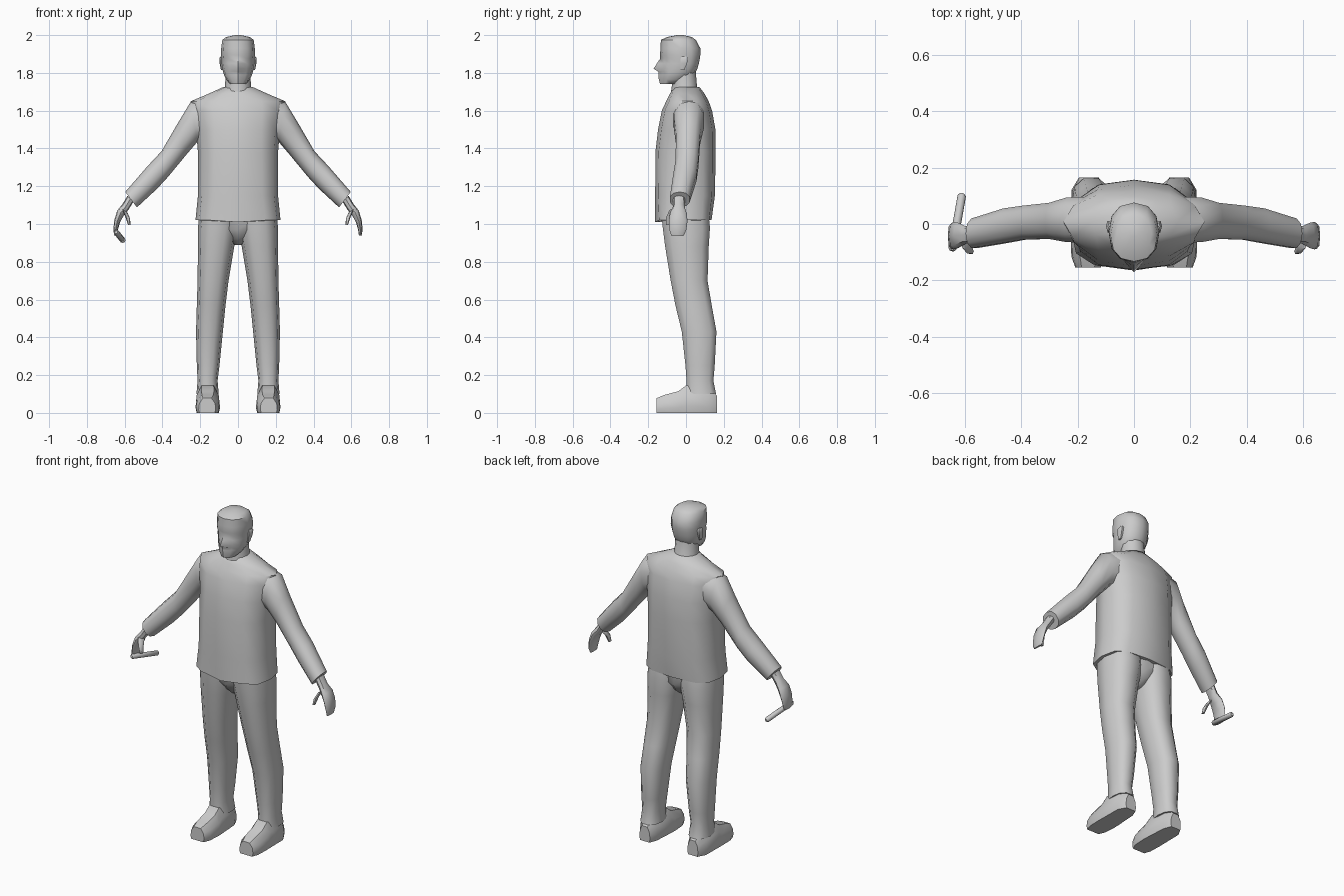
import bpy, bmesh, math
from mathutils import Vector

grey = bpy.data.materials.new("plain_grey")
grey.diffuse_color = (0.6, 0.6, 0.6, 1)


def ring(a, b, yf, yb, sides=12, power=2.4, front=0.0):
    """Rounded cross-section between (x, z) ends a and b, front yf to back yb."""
    pts = []
    for i in range(sides):
        t = 2 * math.pi * i / sides
        c, s = math.cos(t), math.sin(t)
        u = math.copysign(abs(c) ** (2 / power), c) * 0.5 + 0.5
        v = math.copysign(abs(s) ** (2 / power), s) * 0.5 + 0.5
        y = yb + (yf - yb) * v
        if i == sides // 4:
            y -= front
        pts.append(Vector((a[0] + (b[0] - a[0]) * u, y, a[1] + (b[1] - a[1]) * u)))
    return pts


def loft(name, rings, side=1, angle=50):
    """Skin a list of rings into a closed, smooth-shaded tube."""
    bm = bmesh.new()
    loops = [[bm.verts.new((p.x * side, p.y, p.z)) for p in r] for r in rings]
    n = len(loops[0])
    for r, q in zip(loops, loops[1:]):
        for i in range(n):
            bm.faces.new((r[i], r[(i + 1) % n], q[(i + 1) % n], q[i]))
    bm.faces.new(loops[0])
    bm.faces.new(loops[-1])
    bmesh.ops.recalc_face_normals(bm, faces=bm.faces)
    me = bpy.data.meshes.new(name)
    bm.to_mesh(me)
    bm.free()
    me.materials.append(grey)
    ob = bpy.data.objects.new(name, me)
    bpy.context.collection.objects.link(ob)
    bpy.ops.object.select_all(action='DESELECT')
    ob.select_set(True)
    bpy.context.view_layer.objects.active = ob
    bpy.ops.object.shade_smooth_by_angle(angle=math.radians(angle))
    return ob


def level(z, hw, yf, yb, **k):
    return ring((-hw, z), (hw, z), yf, yb, **k)


# Jacket, with the hem dipping at the centre front
hem = level(1.02, 0.225, -0.155, 0.135, power=3.2, front=0.01)
hem[3].z -= 0.01
loft("jacket", [hem] + [level(z, w, f, b, power=p) for z, w, f, b, p in (
    (1.15, 0.212, -0.163, 0.153, 2.8), (1.38, 0.212, -0.162, 0.157, 2.6),
    (1.50, 0.222, -0.148, 0.156, 2.4), (1.60, 0.242, -0.128, 0.138, 2.2),
    (1.65, 0.250, -0.105, 0.120, 2.0), (1.69, 0.155, -0.085, 0.098, 2.0),
    (1.725, 0.078, -0.065, 0.072, 2.0))], angle=60)

# Neck
loft("neck", [level(z, w, f, b, power=2) for z, w, f, b in (
    (1.66, 0.085, -0.085, 0.09), (1.73, 0.068, -0.075, 0.058), (1.83, 0.066, -0.075, 0.05))])

# Head: last number pushes the centre line forward for chin, lips, nose and brow
loft("head", [level(z, w, f, b, power=2.3, front=e) for z, w, f, b, e in (
    (1.742, 0.042, -0.132, -0.035, 0.006), (1.765, 0.062, -0.135, 0.015, 0.009),
    (1.79, 0.074, -0.134, 0.042, 0.012), (1.806, 0.079, -0.132, 0.052, 0.014),
    (1.822, 0.083, -0.130, 0.060, 0.042), (1.85, 0.087, -0.128, 0.068, 0.026),
    (1.875, 0.088, -0.127, 0.073, 0.010), (1.895, 0.090, -0.136, 0.076, 0.002),
    (1.93, 0.089, -0.135, 0.076, 0), (1.975, 0.083, -0.133, 0.052, 0),
    (1.99, 0.062, -0.10, 0.03, 0), (2.0, 0.015, -0.045, -0.015, 0))])

# Pelvis
loft("pelvis", [level(z, w, f, b, sides=8) for z, w, f, b in (
    (1.06, 0.19, -0.13, 0.12), (0.97, 0.14, -0.12, 0.12),
    (0.92, 0.06, -0.085, 0.09), (0.89, 0.02, -0.05, 0.05))])

for side, label in ((1, "left"), (-1, "right")):
    # Sleeves: upper edge, lower edge, front, back
    loft(label + "_sleeve", [ring(a, b, f, k, sides=10, power=2.2) for a, b, f, k in (
        ((0.17, 1.67), (0.15, 1.46), -0.07, 0.10), ((0.25, 1.648), (0.215, 1.435), -0.068, 0.098),
        ((0.315, 1.54), (0.275, 1.365), -0.056, 0.078), ((0.405, 1.385), (0.37, 1.25), -0.058, 0.068),
        ((0.48, 1.305), (0.43, 1.185), -0.07, 0.058), ((0.597, 1.17), (0.535, 1.088), -0.088, 0.022))],
        side, 60)
    # Hands: mitten of closed fingers curling inward, plus a thumb
    loft(label + "_hand", [ring(a, b, f, k, sides=8) for a, b, f, k in (
        ((0.585, 1.15), (0.555, 1.115), -0.068, -0.005), ((0.612, 1.105), (0.58, 1.075), -0.07, -0.008),
        ((0.64, 1.07), (0.605, 1.045), -0.085, 0.004), ((0.655, 1.02), (0.624, 1.01), -0.09, 0.008),
        ((0.66, 0.97), (0.636, 0.968), -0.088, 0.002), ((0.654, 0.937), (0.640, 0.94), -0.078, -0.012))],
        side)
    loft(label + "_thumb", [ring(a, b, f, k, sides=6, power=2) for a, b, f, k in (
        ((0.615, 1.08), (0.585, 1.06), -0.09, -0.04), ((0.597, 1.04), (0.572, 1.03), -0.107, -0.07),
        ((0.582, 0.995), (0.568, 0.995), -0.108, -0.085))], side)
    # Trouser legs: height, inner x, outer x, front, back
    loft(label + "_trouser_leg", [ring((i, z), (o, z), f, b, sides=10, power=2.5)
                                  for z, i, o, f, b in (
        (1.05, 0.0, 0.205, -0.135, 0.125), (0.98, 0.0, 0.212, -0.128, 0.132),
        (0.88, 0.02, 0.212, -0.115, 0.125), (0.70, 0.05, 0.214, -0.085, 0.118),
        (0.57, 0.066, 0.218, -0.06, 0.14), (0.43, 0.08, 0.222, -0.026, 0.165),
        (0.25, 0.098, 0.218, -0.006, 0.155), (0.17, 0.108, 0.214, 0.0, 0.148),
        (0.10, 0.102, 0.220, 0.0, 0.162))], side)
    # Shoes: sections from heel to toe (y, inner x, outer x, bottom, top)
    shoe = []
    for y, i, o, zb, zt in ((0.165, 0.125, 0.195, 0.0, 0.09), (0.12, 0.105, 0.222, 0.0, 0.13),
                            (0.0, 0.097, 0.224, 0.0, 0.145), (-0.04, 0.095, 0.225, 0.0, 0.115),
                            (-0.115, 0.10, 0.222, 0.0, 0.095), (-0.155, 0.118, 0.208, 0.0, 0.078)):
        m, w = (i + o) / 2, (o - i) / 2
        shape = ((-0.9, 0), (0.9, 0), (1, 0.25), (0.92, 0.65), (0.5, 1), (-0.5, 1), (-0.92, 0.65), (-1, 0.25))
        shoe.append([Vector((m + w * u, y, zb + (zt - zb) * v)) for u, v in shape])
    loft(label + "_shoe", shoe, side, 45)
    # Ears
    loft(label + "_ear", [ring((0.078, z), (x, z), f, b, sides=6) for z, x, f, b in (
        (1.815, 0.090, -0.03, -0.008), (1.85, 0.097, -0.033, 0.008),
        (1.878, 0.099, -0.03, 0.014), (1.888, 0.092, -0.022, 0.006))], side)

# Rod held in the right hand, with rounded ends
start, end = Vector((-0.645, -0.095, 0.957)), Vector((-0.609, 0.108, 0.912))
axis = end - start
u = axis.cross(Vector((0, 0, 1))).normalized()
v = axis.cross(u).normalized()
loft("held_rod", [[start + axis * t + (u * math.cos(k * math.pi / 4) + v * math.sin(k * math.pi / 4)) * r
                   for k in range(8)]
                  for t, r in ((0, 0.008), (0.04, 0.015), (0.96, 0.015), (1, 0.008))])
